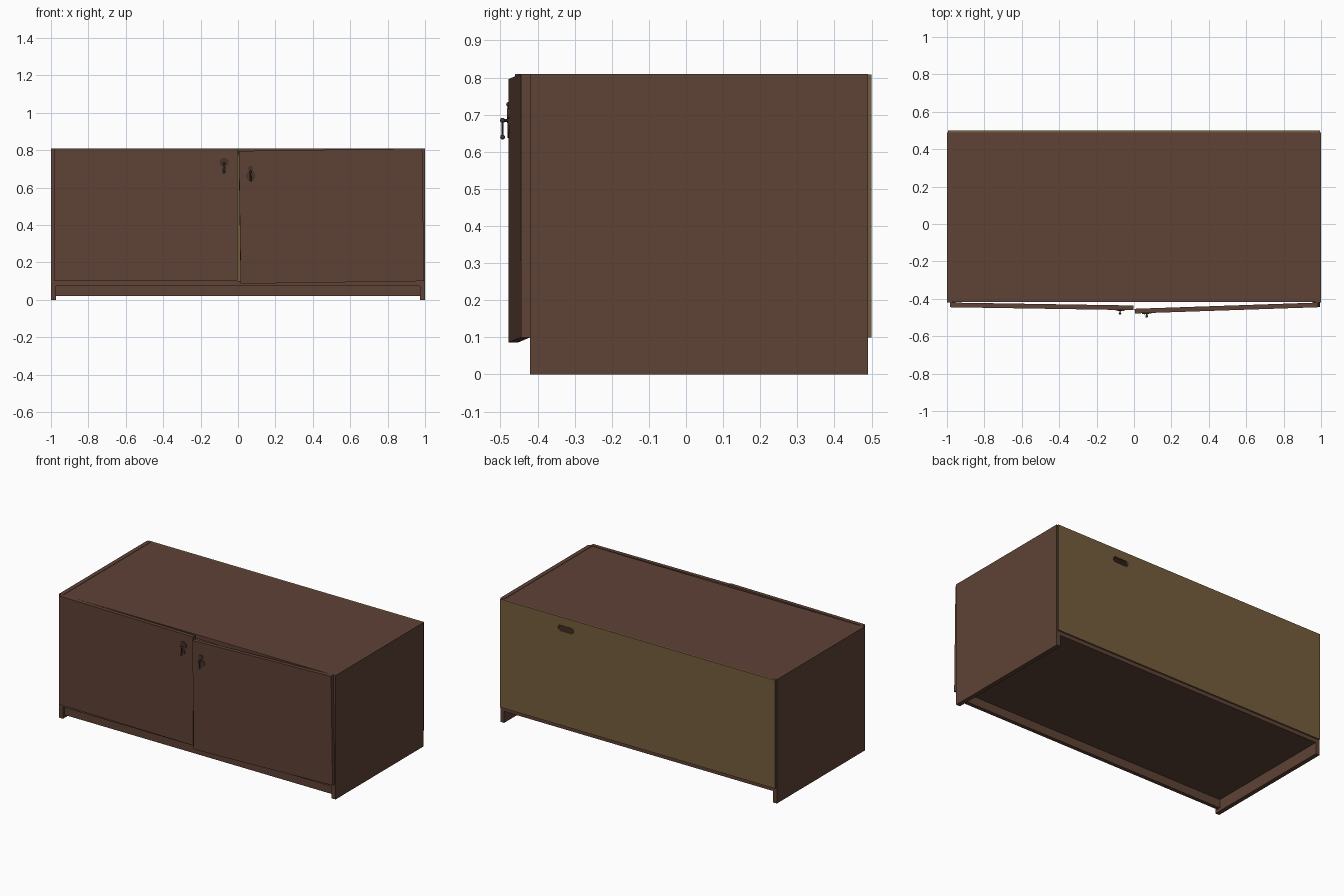
import bpy, bmesh, math
from mathutils import Matrix, Vector

if "Cube" in bpy.data.objects:
    bpy.data.objects.remove(bpy.data.objects["Cube"])


def material(name, rgb):
    m = bpy.data.materials.new(name)
    m.diffuse_color = (*rgb, 1)
    m.use_nodes = True
    m.node_tree.nodes["Principled BSDF"].inputs["Base Color"].default_value = m.diffuse_color
    return m


WOOD = material("brown wood", (0.112, 0.054, 0.036))
BACK = material("olive hardboard", (0.178, 0.113, 0.046))
METAL = material("dark bronze", (0.06, 0.033, 0.024))


def finish(name, bm, mat, matrix=None):
    if matrix:
        bm.transform(matrix)
    bmesh.ops.recalc_face_normals(bm, faces=bm.faces)
    me = bpy.data.meshes.new(name)
    bm.to_mesh(me)
    bm.free()
    me.materials.append(mat)
    ob = bpy.data.objects.new(name, me)
    bpy.context.collection.objects.link(ob)
    return ob


def box(name, lo, hi, mat, matrix=None):
    bm = bmesh.new()
    lo, hi = Vector(lo), Vector(hi)
    size = Matrix.Diagonal((*(hi - lo), 1))
    bmesh.ops.create_cube(bm, size=1, matrix=Matrix.Translation((lo + hi) / 2) @ size)
    return finish(name, bm, mat, matrix)


def rod(name, a, b, r, mat, matrix, segments=16):
    a, b = Vector(a), Vector(b)
    bm = bmesh.new()
    turn = (b - a).to_track_quat('Z', 'Y').to_matrix().to_4x4()
    bmesh.ops.create_cone(bm, cap_ends=True, segments=segments, radius1=r, radius2=r,
                          depth=(b - a).length,
                          matrix=Matrix.Translation((a + b) / 2) @ turn)
    return finish(name, bm, mat, matrix)


def ball(name, c, r, mat, matrix):
    bm = bmesh.new()
    bmesh.ops.create_uvsphere(bm, u_segments=14, v_segments=8, radius=r,
                              matrix=Matrix.Translation(c))
    ob = finish(name, bm, mat, matrix)
    ob.data.shade_smooth()
    return ob


# Carcass: sides, top, bottom, plinth
for side, s in (("left", -1), ("right", 1)):
    xs = sorted((s * 0.972, s * 1.0))
    box(side + "_side", (xs[0], -0.42, 0), (xs[1], 0.49, 0.81), WOOD)
box("top_panel", (-0.972, -0.418, 0.782), (0.972, 0.49, 0.808), WOOD)
box("bottom_panel", (-0.972, -0.418, 0.075), (0.972, 0.49, 0.1), WOOD)
box("plinth", (-0.972, -0.405, 0.02), (0.972, -0.38, 0.1), WOOD)

# Back panel with a rounded cable slot
back = box("back_panel", (-0.995, 0.49, 0.1), (0.995, 0.5, 0.808), BACK)
bm = bmesh.new()
ring = []
for i in range(24):
    a = 2 * math.pi * (i + 0.5) / 24
    shift = 0.038 if math.cos(a) > 0 else -0.038
    ring.append(bm.verts.new((0.52 + shift + 0.018 * math.cos(a), 0.45,
                              0.735 + 0.018 * math.sin(a))))
face = bm.faces.new(ring)
ext = bmesh.ops.extrude_face_region(bm, geom=[face])
bmesh.ops.translate(bm, vec=(0, 0.1, 0),
                    verts=[v for v in ext["geom"] if isinstance(v, bmesh.types.BMVert)])
cutter = finish("slot_cutter", bm, WOOD)
cutter.hide_render = True
cutter.hide_viewport = True
cut = back.modifiers.new("cable_slot", 'BOOLEAN')
cut.object = cutter
cut.solver = 'EXACT'


def handle(side, x, z, flip, m):
    """Rosette, smaller end plate, post and hanging drop on the door face."""
    f = -0.025
    wide, narrow = (z - 0.015 * flip, z + 0.026 * flip)
    rod(side + "_rosette", (x, f + 0.001, wide), (x, f - 0.004, wide), 0.025, METAL, m, 20)
    rod(side + "_end_plate", (x, f + 0.001, narrow), (x, f - 0.006, narrow), 0.014, METAL, m)
    top = z + 0.008
    rod(side + "_post", (x, f, top), (x, f - 0.02, top), 0.004, METAL, m, 10)
    ball(side + "_post_knob", (x, f - 0.018, top), 0.007, METAL, m)
    rod(side + "_drop", (x, f - 0.018, top), (x, f - 0.018, top - 0.045), 0.003, METAL, m, 10)
    ball(side + "_drop_ball", (x, f - 0.018, top - 0.045), 0.0065, METAL, m)


# Doors, slightly ajar; the right one opens further and sags
doors = (("left", -1, -0.016, 0.0, 0.91, -0.09, -1),
         ("right", 1, 0.034, -0.0143, -0.92, -0.12, 1))
for side, s, swing, sag, hx, hz, flip in doors:
    m = (Matrix.Translation((s * 0.984, -0.42, 0.81)) @ Matrix.Rotation(swing, 4, 'Z')
         @ Matrix.Rotation(sag, 4, 'Y'))
    xs = sorted((0, -s * 0.981))
    box(side + "_door", (xs[0], -0.025, -0.71), (xs[1], 0, 0), WOOD, m)
    handle(side, hx, hz, flip, m)
    # Hinges between door and side panel
    for n, z in (("upper", 0.70), ("lower", 0.21)):
        hxs = sorted((s * 0.955, s * 0.985))
        box(f"{side}_{n}_hinge", (hxs[0], -0.424, z - 0.018), (hxs[1], -0.41, z + 0.018), METAL)
